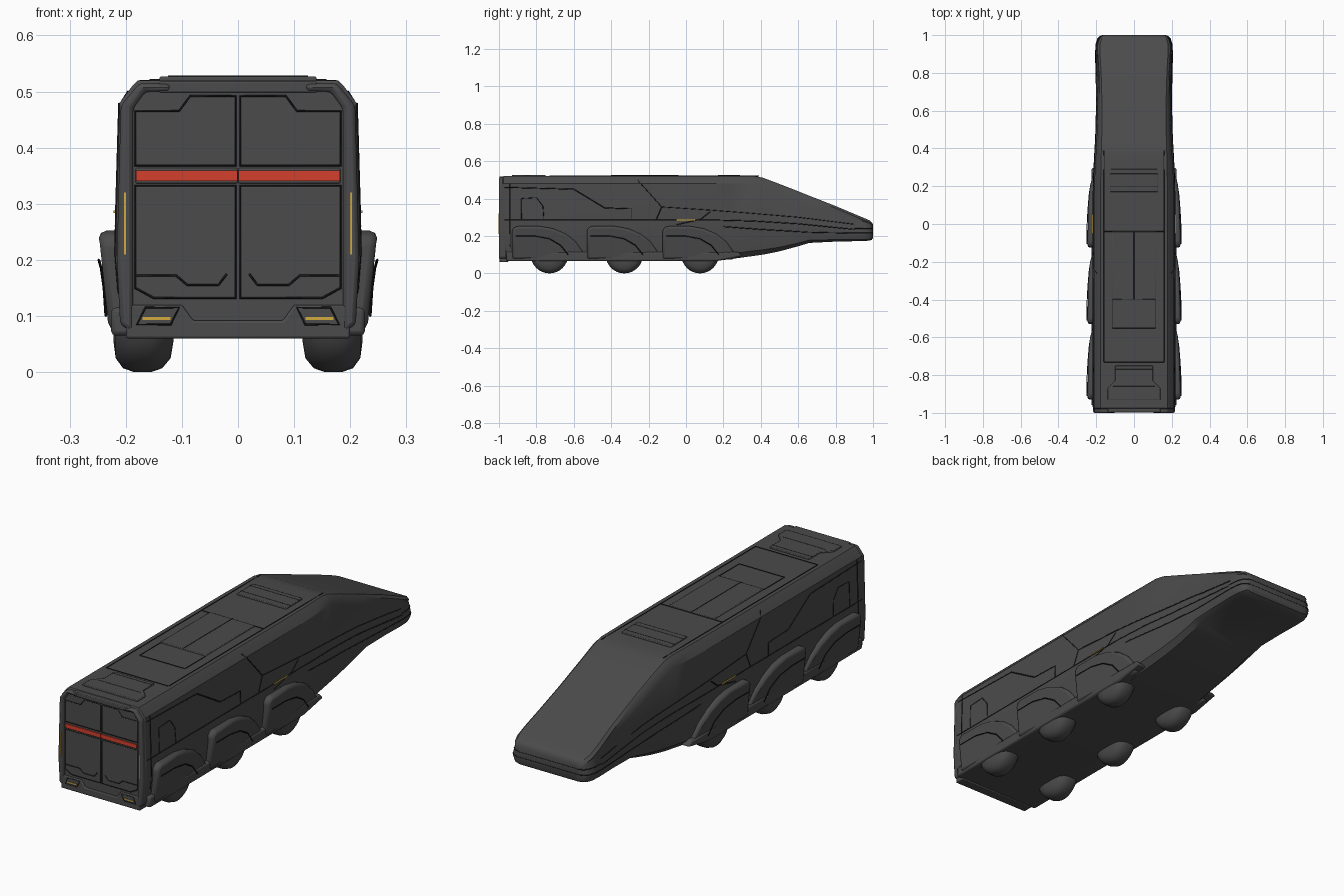
import bpy, bmesh, math
from mathutils import Vector

if "Cube" in bpy.data.objects:
    bpy.data.objects.remove(bpy.data.objects["Cube"])


def material(name, rgb):
    m = bpy.data.materials.new(name)
    m.use_nodes = True
    m.diffuse_color = (*rgb, 1)
    m.node_tree.nodes["Principled BSDF"].inputs["Base Color"].default_value = (*rgb, 1)
    return m


GREY = material("charcoal paint", (0.07, 0.07, 0.07))
SEAM = material("black seam", (0.012, 0.012, 0.012))
RED = material("red light", (0.65, 0.05, 0.025))
AMBER = material("amber light", (0.65, 0.4, 0.05))


def finish(name, bm, mat, bevel=0, segments=2, angle=35):
    bmesh.ops.recalc_face_normals(bm, faces=bm.faces)
    me = bpy.data.meshes.new(name)
    bm.to_mesh(me)
    bm.free()
    me.materials.append(mat)
    ob = bpy.data.objects.new(name, me)
    bpy.context.collection.objects.link(ob)
    if bevel:
        mod = ob.modifiers.new("bevel", "BEVEL")
        mod.width, mod.segments, mod.limit_method = bevel, segments, "ANGLE"
    bpy.ops.object.select_all(action="DESELECT")
    ob.select_set(True)
    bpy.context.view_layer.objects.active = ob
    bpy.ops.object.shade_smooth_by_angle(angle=math.radians(angle))
    return ob


def plate(name, pts, place, near, far, mat=GREY, bevel=0.003):
    """Extrude a 2D outline between two depths; place(u, v, depth) gives a 3D point."""
    bm = bmesh.new()
    a, b = ([bm.verts.new(place(u, v, d)) for u, v in pts] for d in (near, far))
    bm.faces.new(a)
    bm.faces.new(b)
    for i in range(len(pts)):
        j = (i + 1) % len(pts)
        bm.faces.new((a[i], a[j], b[j], b[i]))
    return finish(name, bm, mat, bevel)


def rect(u0, v0, u1, v1):
    return [(u0, v0), (u1, v0), (u1, v1), (u0, v1)]


def line(name, pts, mat=SEAM, r=0.0025, closed=False):
    cu = bpy.data.curves.new(name, "CURVE")
    cu.dimensions, cu.bevel_depth, cu.bevel_resolution = "3D", r, 0
    sp = cu.splines.new("POLY")
    sp.points.add(len(pts) - 1)
    for p, co in zip(sp.points, pts):
        p.co = (*co, 1)
    sp.use_cyclic_u = closed
    cu.materials.append(mat)
    bpy.context.collection.objects.link(bpy.data.objects.new(name, cu))


# Hull stations: y, floor, roof, width scale, roof half width, shoulder drop
STATIONS = [
    (-0.99, 0.075, 0.505, 0.96, 0.165, 0.04), (-0.975, 0.065, 0.52, 1, 0.178, 0.04),
    (0.15, 0.065, 0.52, 1, 0.178, 0.04), (0.25, 0.078, 0.52, 0.985, 0.176, 0.04),
    (0.36, 0.093, 0.521, 0.96, 0.174, 0.04), (0.41, 0.1, 0.512, 0.945, 0.172, 0.042),
    (0.5, 0.118, 0.478, 0.925, 0.17, 0.045), (0.6, 0.145, 0.439, 0.915, 0.17, 0.045),
    (0.66, 0.163, 0.415, 0.915, 0.17, 0.045), (0.8, 0.17, 0.36, 0.925, 0.174, 0.035),
    (0.9, 0.172, 0.318, 0.935, 0.18, 0.025), (0.95, 0.173, 0.297, 0.925, 0.18, 0.02),
    (0.98, 0.175, 0.284, 0.885, 0.172, 0.016), (0.994, 0.18, 0.272, 0.82, 0.16, 0.012),
    (1.0, 0.19, 0.26, 0.73, 0.145, 0.01)]


def half_section(s):
    y, lo, hi, w, top, drop = s
    h = hi - drop - lo
    return [(0.18 * w, lo), (0.207 * w, lo + 0.07 * h), (0.218 * w, lo + 0.32 * h),
            (0.217 * w, lo + 0.5 * h), ((0.212 * w + top) / 2 if y > 0.7 else 0.211 * w, hi - drop),
            (top + 0.012, hi - 0.012), (top, hi)]


def side_x(y, z):
    """Half width of the hull at a given length and height."""
    y = min(max(y, -0.989), 0.999)
    for s, t in zip(STATIONS, STATIONS[1:]):
        if s[0] <= y <= t[0]:
            f = (y - s[0]) / (t[0] - s[0])
            sec = half_section([p + f * (q - p) for p, q in zip(s, t)])
            break
    for (x0, z0), (x1, z1) in zip(sec, sec[1:]):
        if z0 <= z <= z1:
            return x0 + (x1 - x0) * (z - z0) / (z1 - z0)
    return sec[-1][0]


# Hull
bm = bmesh.new()
rings = []
for s in STATIONS:
    half = half_section(s)
    loop = half + [(-x, z) for x, z in reversed(half)]
    rings.append([bm.verts.new((x, s[0], z)) for x, z in loop])
for a, b in zip(rings, rings[1:]):
    for i in range(len(a)):
        j = (i + 1) % len(a)
        bm.faces.new((a[i], a[j], b[j], b[i]))
bm.faces.new(rings[0])
bm.faces.new(rings[-1])
finish("hull", bm, GREY, angle=30)

# Wheel, fender and side trim, built once per side
TYRE = [(0.115, 0.045), (0.12, 0.075), (0.135, 0.093), (0.155, 0.1),
        (0.185, 0.1), (0.205, 0.093), (0.218, 0.075), (0.222, 0.045)]
FENDER = [(0, 0.075), (0, 0.235), (0.02, 0.252), (0.15, 0.252), (0.22, 0.24),
          (0.29, 0.21), (0.34, 0.17), (0.38, 0.115), (0.385, 0.075)]
SIDE_SEAMS = [
    [(-0.97, 0.46), (-0.6, 0.45), (-0.435, 0.35), (-0.29, 0.345), (-0.29, 0.285)],
    [(-0.26, 0.5), (-0.13, 0.355), (0.1, 0.34), (0.3, 0.325), (0.6, 0.3), (0.9, 0.262)],
    [(-0.97, 0.285), (0.15, 0.285), (0.36, 0.28), (0.6, 0.265), (0.9, 0.235)],
    [(-0.13, 0.355), (-0.16, 0.285)], [(-0.05, 0.26), (0.08, 0.29), (0.13, 0.33)],
    [(0.2, 0.25), (0.4, 0.235), (0.66, 0.22), (0.9, 0.215), (0.97, 0.215)],
    [(-0.94, 0.08), (-0.94, 0.48)]]

for side, sx in (("left", 1), ("right", -1)):
    def outer(y, z, x):
        return (sx * x, y, z)

    for n, front in enumerate((-0.93, -0.53, -0.125), 1):
        bm = bmesh.new()
        prof = [bm.verts.new((sx * x, 0, r)) for x, r in TYRE]
        edges = [bm.edges.new(e) for e in zip(prof, prof[1:])]
        bmesh.ops.spin(bm, geom=prof + edges, axis=(1, 0, 0), cent=(0, 0, 0),
                       angle=math.tau, steps=32, use_merge=True)
        bmesh.ops.remove_doubles(bm, verts=bm.verts, dist=0.0005)
        bmesh.ops.holes_fill(bm, edges=bm.edges, sides=0)
        wheel = finish(f"{side}_wheel_{n}", bm, GREY, angle=40)
        wheel.location = (0, front + 0.2, 0.1)

        def flare(u, z, d):
            x = d if d < 0.21 else d - 0.02 * max(0, (u - 0.15) / 0.24) - (0.017 if z < 0.08 else 0)
            return (sx * x, front + u, z)
        plate(f"{side}_fender_{n}", FENDER, flare, 0.18, 0.248, bevel=0.014)
        arch = [(0.02, 0.2), (0.12, 0.2), (0.2, 0.185), (0.26, 0.15), (0.3, 0.1)]
        line(f"{side}_fender_seam_{n}", [flare(u, z, 0.248) for u, z in arch])

    plate(side + "_sill", [(-0.96, 0.065), (0.16, 0.065), (0.3, 0.092), (0.28, 0.115), (-0.96, 0.115)],
          outer, 0.15, 0.226, bevel=0.008)
    for n, seam in enumerate(SIDE_SEAMS, 1):
        pts = []
        for p, q in zip(seam, seam[1:]):
            pts += [Vector(p).lerp(Vector(q), k / 6) for k in range(7)]
        line(f"{side}_side_seam_{n}", [outer(y, z, side_x(y, z)) for y, z in pts])
    hatch = [(-0.88, 0.29), (-0.88, 0.4), (-0.8, 0.405), (-0.765, 0.36), (-0.76, 0.29)]
    line(side + "_hatch_seam", [outer(y, z, side_x(y, z)) for y, z in hatch], r=0.002)
    plate(side + "_marker_light", rect(-0.05, 0.284, 0.05, 0.288), outer, 0.21, 0.2215, AMBER, 0)

    # Front pillar, doors and lamps
    def facing(x, z, d):
        return (sx * x, d, z)
    pillar = [(0.187, 0.07), (0.21, 0.085), (0.216, 0.2), (0.209, 0.475), (0.176, 0.515),
              (0.12, 0.515), (0.12, 0.5), (0.165, 0.5), (0.187, 0.47)]
    plate(side + "_front_pillar", pillar, facing, -0.96, -1.0, bevel=0.008)
    upper = [(0.004, 0.368), (0.183, 0.368), (0.183, 0.465), (0.105, 0.465), (0.085, 0.492), (0.004, 0.492)]
    lower = [(0.004, 0.132), (0.15, 0.132), (0.183, 0.15), (0.183, 0.332), (0.004, 0.332)]
    plate(side + "_upper_door", upper, facing, -0.97, -0.994)
    plate(side + "_lower_door", lower, facing, -0.97, -0.994)
    for part, pts in (("upper", upper), ("lower", lower)):
        line(f"{side}_{part}_door_seam", [facing(x, z, -0.993) for x, z in pts], r=0.002, closed=True)
    inset = [(0.02, 0.175), (0.035, 0.155), (0.09, 0.155), (0.11, 0.172), (0.183, 0.172)]
    line(side + "_door_crease", [facing(x, z, -0.994) for x, z in inset], r=0.002)
    plate(side + "_door_band", rect(0, 0.336, 0.183, 0.364), facing, -0.97, -0.992)
    plate(side + "_red_strip", rect(0.001, 0.341, 0.182, 0.359), facing, -0.99, -0.996, RED, 0)
    plate(side + "_bumper_lamp", rect(0.12, 0.093, 0.17, 0.098), facing, -0.995, -1.0, AMBER, 0)
    lamp = [(0.12, 0.085), (0.18, 0.085), (0.165, 0.115), (0.105, 0.115)]
    line(side + "_bumper_seam", [facing(x, z, -0.998) for x, z in lamp], r=0.002, closed=True)
    plate(side + "_pillar_lamp", rect(0.2, 0.21, 0.203, 0.32), facing, -0.995, -1.0015, AMBER, 0)

# Front bumper and header
plate("front_bumper", [(-0.2, 0.06), (0.2, 0.06), (0.2, 0.12), (0.1, 0.12), (0.08, 0.092),
                       (-0.08, 0.092), (-0.1, 0.12), (-0.2, 0.12)],
      lambda x, z, d: (x, d, z), -0.95, -0.998, bevel=0.004)
plate("front_header", rect(-0.14, 0.498, 0.14, 0.518), lambda x, z, d: (x, d, z), -0.95, -0.997)


# Roof hatches and seams
def roof(x, y, z):
    return (x, y, z)


plate("rear_roof_hatch", rect(-0.125, 0.17, 0.125, 0.29), roof, 0.51, 0.527)
plate("centre_roof_hatch", rect(-0.115, -0.4, 0.115, -0.04), roof, 0.51, 0.525)
plate("front_roof_hatch", [(-0.14, -0.93), (0.14, -0.93), (0.14, -0.87), (0.1, -0.83), (0.1, -0.75),
                           (-0.1, -0.75), (-0.1, -0.83), (-0.14, -0.87)], roof, 0.51, 0.527)
for n, (x0, y0, x1, y1) in enumerate([
        (-0.158, 0.39, -0.158, -0.73), (0.158, 0.39, 0.158, -0.73), (0, -0.04, 0, -0.4),
        (-0.158, -0.04, 0.158, -0.04), (-0.115, -0.55, 0.115, -0.55),
        (-0.115, -0.4, -0.115, -0.55), (0.115, -0.4, 0.115, -0.55),
        (-0.125, 0.2, 0.125, 0.2), (-0.125, 0.265, 0.125, 0.265),
        (-0.11, -0.86, 0.11, -0.86), (-0.1, -0.77, 0.1, -0.77), (-0.158, -0.73, 0.158, -0.73)], 1):
    z = 0.526 if y0 in (0.2, 0.265, -0.86, -0.77) else 0.5245 if x0 == 0 else 0.52
    line(f"roof_seam_{n}", [(x0, y0, z), (x1, y1, z)])

# Groove around the tail
for n, z in enumerate((0.215, 0.24), 1):
    ys = (0.9, 0.95, 0.98, 0.994, 0.999)
    half = [(side_x(y, z), y, z) for y in ys]
    line(f"tail_groove_{n}", half + [(-x, y, zz) for x, y, zz in reversed(half)])
